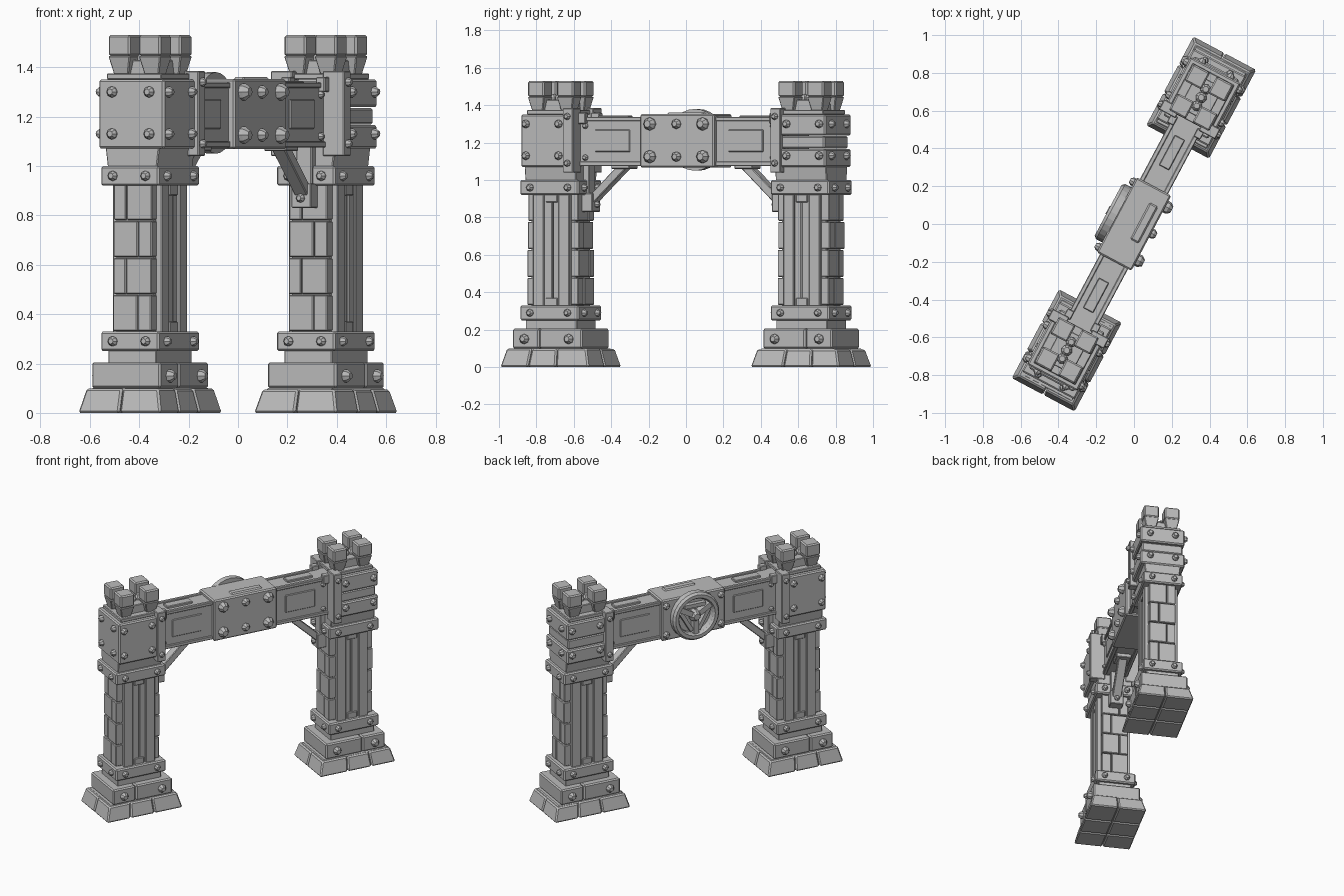
import bpy, bmesh, math, random
from mathutils import Matrix, Vector

random.seed(4)
cube = bpy.data.objects.get("Cube")
if cube:
    bpy.data.objects.remove(cube, do_unlink=True)

stone = bpy.data.materials.new("stone grey")
stone.use_nodes = True
GREY = (0.5, 0.5, 0.5, 1)
stone.diffuse_color = GREY
stone.node_tree.nodes["Principled BSDF"].inputs["Base Color"].default_value = GREY

TURN = math.radians(62)
REACH = 0.758          # distance of each pillar from the middle
parts = {}


def mesh_of(name):
    if name not in parts:
        parts[name] = bmesh.new()
    return parts[name]


def block(name, u, v, z, top=(1, 1), bottom=(1, 1)):
    """Box between ranges, with optional scaling of its top or bottom face."""
    mid = Vector([(r[0] + r[1]) / 2 for r in (u, v, z)])
    size = [abs(r[1] - r[0]) for r in (u, v, z)]
    new = bmesh.ops.create_cube(mesh_of(name), size=1)["verts"]
    for p in new:
        k = top if p.co.z > 0 else bottom
        p.co = mid + Vector((p.co.x * size[0] * k[0], p.co.y * size[1] * k[1], p.co.z * size[2]))
    return new


def bolt(name, place, facing, r=0.022):
    """Eight-sided rivet with a chamfered head."""
    aim = Vector(facing).to_track_quat('Z', 'Y').to_matrix().to_4x4()
    for r1, r2, low, high in ((1, 1, -0.4, 0.5), (1, 0.55, 0.5, 1.1)):
        m = Matrix.Translation(place) @ aim @ Matrix.Translation((0, 0, r * (low + high) / 2))
        bmesh.ops.create_cone(mesh_of(name), cap_ends=True, segments=8, radius1=r * r1,
                              radius2=r * r2, depth=r * (high - low), matrix=m)


def beam_between(name, a, b, width, thick):
    """Straight bar in the plane of the gate."""
    a, b = Vector(a), Vector(b)
    d = b - a
    m = Matrix.Translation((a + b) / 2) @ Matrix.Rotation(-math.atan2(d.z, d.x), 4, 'Y')
    m = m @ Matrix.Diagonal((d.length, width, thick, 1))
    bmesh.ops.create_cube(mesh_of(name), size=1, matrix=m)


def pillar(side, label):
    def at(t):
        return side * (REACH - t)

    def box(name, t, v, z, **k):
        return block(label + name, (at(t[0]), at(t[1])), v, z, **k)

    def centred(name, a, b, z, **k):
        return box(name, (-a / 2, a / 2), (-b / 2, b / 2), z, **k)

    def ring_bolts(a, b, z, r, ends=True):
        for i in (-1, 1):
            for j in (-1, 1):
                bolt(label + "bolts", (at(i * a * 0.32), j * b / 2, z), (0, j, 0), r)
                if ends:
                    bolt(label + "bolts", (at(i * a / 2), j * b * 0.28, z), (-i * side, 0, 0), r)

    # Footing of separate tapered stones
    cuts = [-0.27, -0.1, 0.07, 0.27]
    for i in range(3):
        for v in ((-0.19, -0.002), (0.002, 0.19)):
            t0, t1 = cuts[i] + 0.002, cuts[i + 1] - 0.002
            for p in box("footing", (t0, t1), v, (0, 0.1 - random.random() * 0.008)):
                if p.co.z > 0.05:
                    p.co.x = at(0) + (p.co.x - at(0)) * 0.9
                    p.co.y *= 0.87
    centred("footing_core", 0.46, 0.31, (0.01, 0.1))
    for t in ((-0.21, -0.05), (-0.047, 0.21)):
        box("plinth", t, (-0.158, 0.158), (0.1, 0.205))
    ring_bolts(0.42, 0.316, 0.15, 0.026, False)
    centred("neck", 0.31, 0.22, (0.2, 0.26))

    # Shaft: bricks on the ends, framed panels on the broad faces
    centred("shaft_core", 0.27, 0.17, (0.25, 1.08))
    for end in (-1, 1):
        for row in range(4):
            z0 = 0.33 + row * 0.15
            split = 0.03 if row % 2 else -0.025
            for v in ((-0.088, split - 0.002), (split + 0.002, 0.088)):
                out = 0.15 + random.random() * 0.008
                box("bricks", (end * 0.1, end * out), v, (z0 + 0.002, z0 + 0.147))
        for t in ((-0.11, -0.045), (0.045, 0.11)):
            box("panel_posts", t, (end * 0.06, end * 0.113), (0.3, 0.94))
        box("panel_inset", (-0.05, 0.002), (end * 0.06, end * 0.104), (0.3, 0.94))
        box("panel_inset", (0.006, 0.05), (end * 0.06, end * 0.1), (0.3, 0.94))
        for z in ((0.32, 0.37), (0.88, 0.93)):
            box("panel_caps", (-0.035, 0.035), (end * 0.06, end * 0.109), z)

    # Bolted bands
    for z in (0.25, 0.92):
        centred("band", 0.355, 0.268, (z, z + 0.08))
        ring_bolts(0.355, 0.268, z + 0.04, 0.02)
    centred("collar", 0.31, 0.225, (0.99, 1.08), top=(1, 1.1))

    # Head block: one carved stone or stacked planks
    if side < 0:
        box("head", (-0.164, 0.11), (-0.15, 0.15), (1.07, 1.35))
    else:
        for z0, z1, grow in ((1.07, 1.165, 0), (1.168, 1.235, -0.012), (1.238, 1.35, 0)):
            box("head", (-0.164 - grow, 0.11), (-0.15 - grow, 0.15 + grow), (z0, z1))
    for z in (1.13, 1.3):
        for v in (-1, 1):
            for t in (-0.13, 0.068):
                bolt(label + "bolts", (at(t), v * 0.15, z), (0, v, 0))
            bolt(label + "bolts", (at(-0.164), v * 0.085, z), (side, 0, 0))

    # Clasps gripping the beam
    for v in (-1, 1):
        box("clasp", (0.1, 0.16), (v * 0.07, v * 0.168), (1.04, 1.385))
        box("clasp_lip", (0.15, 0.2), (v * 0.06, v * 0.1), (1.3, 1.36))
        for z in (1.09, 1.34):
            bolt(label + "bolts", (at(0.13), v * 0.168, z), (0, v, 0), 0.018)

    # Crown with four flared merlons
    centred("crown_base", 0.28, 0.25, (1.35, 1.375))
    centred("crown_neck", 0.2, 0.16, (1.36, 1.43))
    for i in (-1, 1):
        for j in (-1, 1):
            t, v = i * 0.088, j * 0.07
            box("merlons", (t - 0.05, t + 0.05), (v - 0.05, v + 0.05), (1.445, 1.53))
            box("merlon_flares", (t - 0.05, t + 0.05), (v - 0.05, v + 0.05), (1.36, 1.445),
                bottom=(0.6, 0.6))
        bolt(label + "bolts", (at(i * 0.05), 0, 1.43), (0, 0, 1), 0.028)
    bolt(label + "bolts", (at(0), 0, 1.43), (0, 0, 1), 0.03)

    # Diagonal brace below the beam
    box("brace_foot", (0.14, 0.215), (-0.045, 0.045), (0.83, 0.93))
    box("brace_foot", (0.15, 0.19), (-0.035, 0.035), (0.92, 1.09))
    beam_between(label + "brace", (at(0.18), 0, 0.88), (at(0.4), 0, 1.085), 0.06, 0.045)
    box("brace_pad", (0.33, 0.44), (-0.05, 0.05), (1.06, 1.1))
    bolt(label + "bolts", (at(0.215), 0, 0.87), (-side, 0, 0), 0.018)

    # Beam arm with raised rails and pads
    box("arm", (0.1, 0.6), (-0.075, 0.075), (1.085, 1.33))
    for v in (-1, 1):
        box("arm_rail", (0.15, 0.55), (v * 0.06, v * 0.084), (1.315, 1.338))
        box("arm_rail", (0.15, 0.55), (v * 0.06, v * 0.084), (1.075, 1.1))
        box("arm_panel", (0.25, 0.46), (v * 0.06, v * 0.082), (1.15, 1.27))
        bolt(label + "bolts", (at(0.19), v * 0.075, 1.29), (0, v, 0), 0.016)
        bolt(label + "bolts", (at(0.19), v * 0.075, 1.12), (0, v, 0), 0.016)
    box("arm_top_pad", (0.24, 0.42), (-0.03, 0.03), (1.32, 1.345))


pillar(-1, "near_")
pillar(1, "far_")

# Central sleeve
block("sleeve", (-0.225, 0.225), (-0.104, 0.104), (1.068, 1.352))
block("sleeve_pad", (-0.08, 0.14), (-0.07, -0.02), (1.34, 1.36))
for u in (-0.16, 0, 0.16):
    for z in (1.125, 1.3):
        bolt("sleeve_bolts", (u, -0.104, z), (0, -1, 0), 0.034 if u else 0.026)
for u in (-0.195, 0.195):
    for z in (1.11, 1.31):
        bolt("sleeve_bolts", (u, 0.104, z), (0, 1, 0), 0.022)

# Round wheel ornament on the back of the sleeve
HUB = Matrix.Translation((0, 0, 1.215))
wheel = mesh_of("wheel_rim")
profile = ((0.165, 0.1), (0.165, 0.14), (0.152, 0.155), (0.13, 0.155), (0.12, 0.14), (0.12, 0.1))
loops = []
STEPS = 28
for i in range(STEPS):
    a = math.tau * i / STEPS
    loops.append([wheel.verts.new(HUB @ Vector((r * math.cos(a), y, r * math.sin(a)))) for r, y in profile])
for i in range(STEPS):
    a, b = loops[i], loops[(i + 1) % STEPS]
    for k in range(len(profile)):
        n = (k + 1) % len(profile)
        wheel.faces.new((a[k], a[n], b[n], b[k]))
bmesh.ops.recalc_face_normals(wheel, faces=wheel.faces)
bolt("wheel_hub", (0, 0.115, 1.215), (0, 1, 0), 0.04)
for i in range(3):
    turn = HUB @ Matrix.Rotation(math.tau * i / 3 + math.pi / 2, 4, 'Y')
    for shift, size in (((0.075, 0.122, 0), (0.11, 0.045, 0.035)),
                        ((-0.07, 0.116, 0), (0.025, 0.035, 0.15))):
        m = turn @ Matrix.Translation(shift) @ Matrix.Diagonal((*size, 1))
        bmesh.ops.create_cube(mesh_of("wheel_spokes"), size=1, matrix=m)

# Turn the parts into objects, with worn edges on the blocks
for name, bm in parts.items():
    mesh = bpy.data.meshes.new(name)
    bm.to_mesh(mesh)
    bm.free()
    mesh.materials.append(stone)
    obj = bpy.data.objects.new(name, mesh)
    obj.rotation_euler.z = TURN
    bpy.context.collection.objects.link(obj)
    if not any(w in name for w in ("bolts", "wheel")):
        bevel = obj.modifiers.new("worn edges", 'BEVEL')
        big = any(w in name for w in ("footing", "plinth", "band", "head", "sleeve", "merlons"))
        bevel.width = 0.008 if big else 0.004
        bevel.segments = 1
